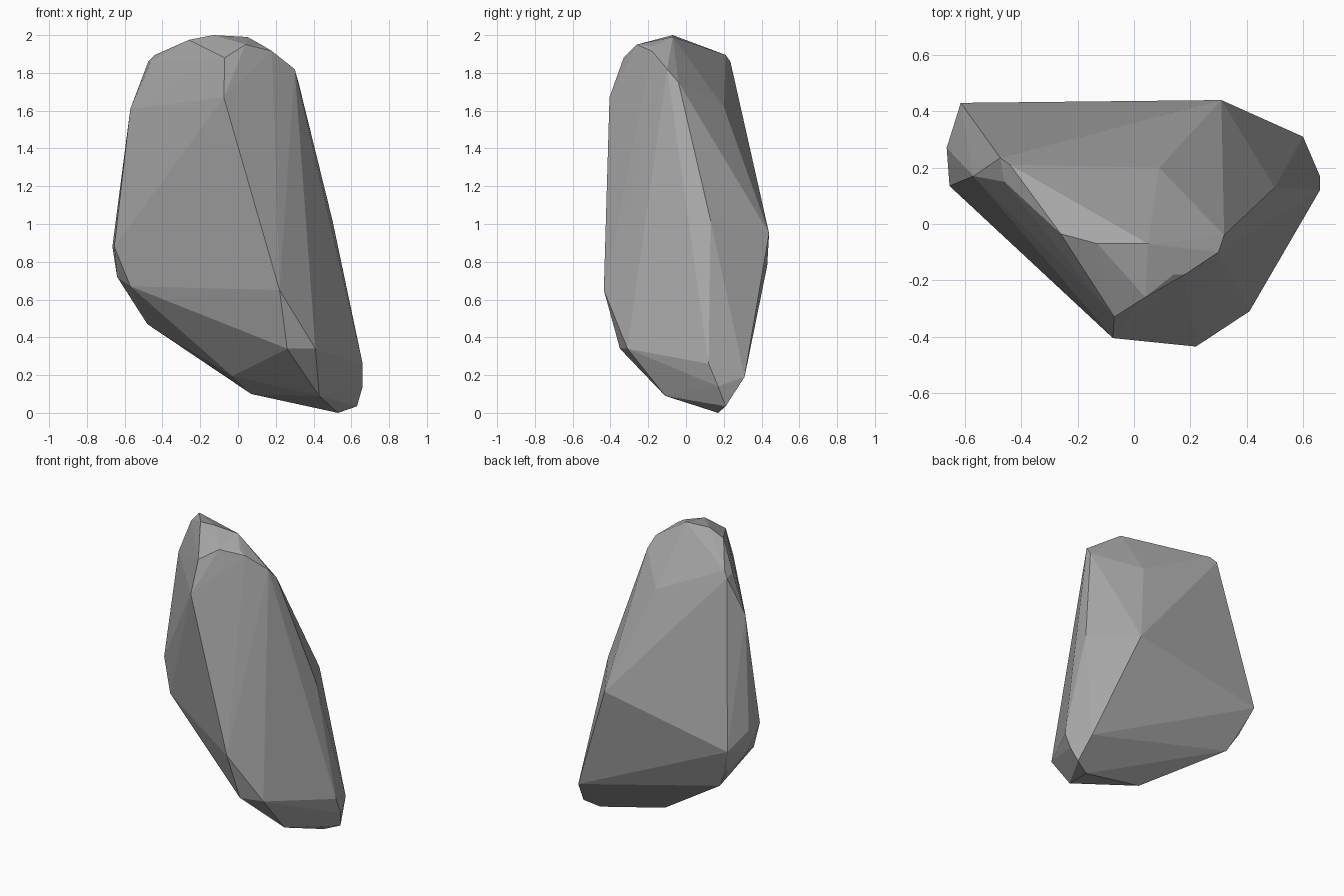
import bpy, bmesh

# Corner points of the boulder, grouped by zone; the faces come from their hull
CROWN = [(-.13, -.07, 2.0), (.05, -.07, 1.99), (-.26, -.035, 1.975), (.04, -.26, 1.95),
         (-.07, -.33, 1.88), (.14, -.18, 1.94), (.18, -.18, 1.915), (.30, -.10, 1.82),
         (.32, -.04, 1.75), (-.44, .21, 1.895), (-.475, .235, 1.86), (-.46, .15, 1.86)]
SIDES = [(-.075, -.405, 1.67), (-.57, .17, 1.61), (.09, .20, 1.62), (.50, .13, 1.02),
         (.31, .44, .95), (-.615, .43, .78), (-.665, .27, .88), (-.655, .135, .88),
         (-.64, .25, .72), (-.57, .08, .67), (-.555, .35, .60), (.22, -.435, .65)]
FOOT = [(.41, -.31, .34), (.26, -.35, .34), (.66, .12, .26), (.60, .31, .19),
        (.66, .17, .14), (.63, .21, .035), (.53, .17, 0), (.43, -.11, .09),
        (.07, .13, .10), (-.03, .05, .195), (-.48, .32, .47)]

# Single stone colour
stone = bpy.data.materials.new("grey_stone")
stone.diffuse_color = (.4, .4, .4, 1)

# Faceted boulder
bm = bmesh.new()
for p in CROWN + SIDES + FOOT:
    bm.verts.new(p)
hull = bmesh.ops.convex_hull(bm, input=bm.verts[:])
loose = {g for g in hull["geom_interior"] + hull["geom_unused"]
         if isinstance(g, bmesh.types.BMVert)}
bmesh.ops.delete(bm, geom=list(loose), context='VERTS')
bmesh.ops.recalc_face_normals(bm, faces=bm.faces[:])
mesh = bpy.data.meshes.new("boulder")
bm.to_mesh(mesh)
bm.free()
mesh.materials.append(stone)
boulder = bpy.data.objects.new("boulder", mesh)
bpy.context.collection.objects.link(boulder)
